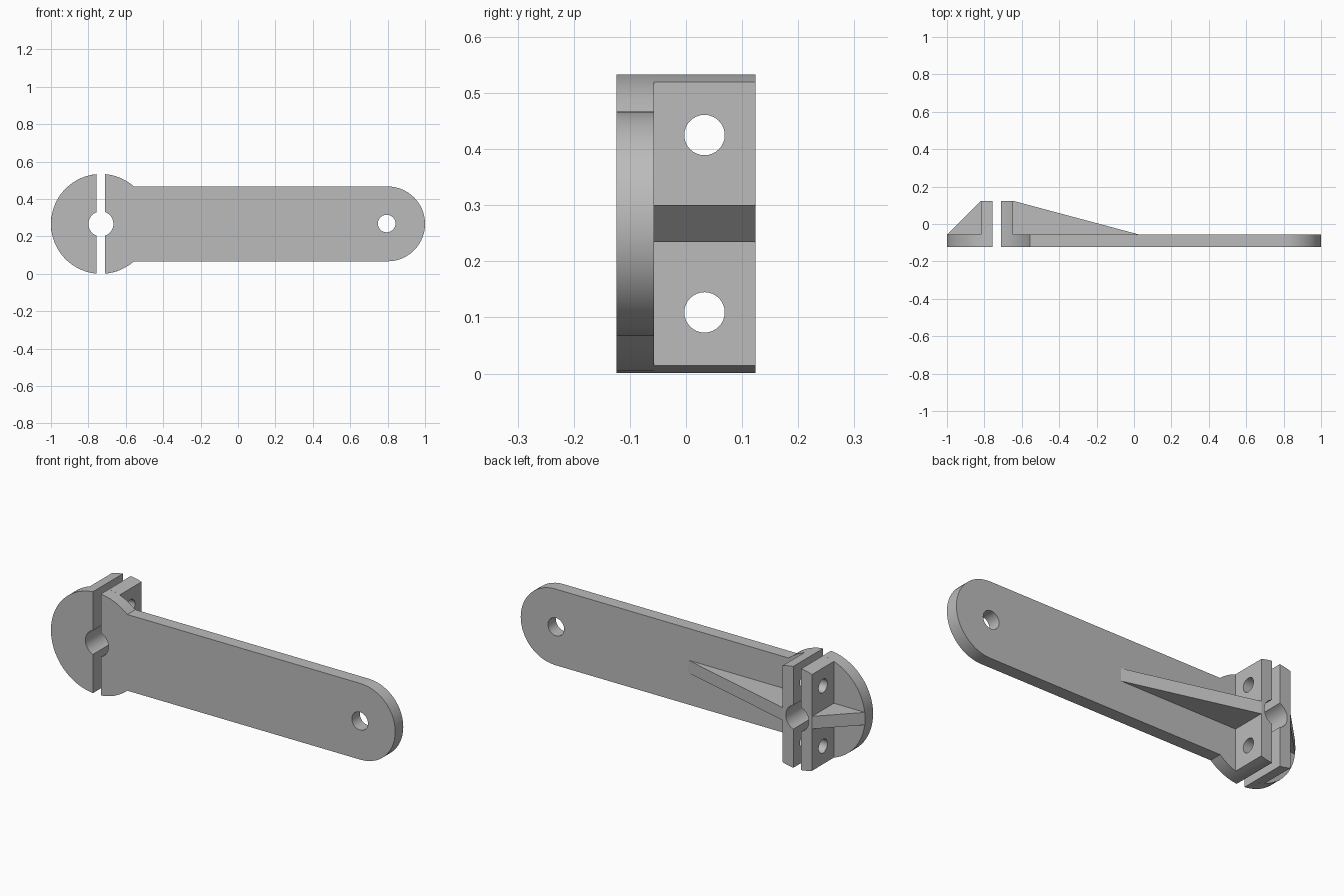
import bpy, bmesh
from math import cos, sin, acos, asin, pi
from mathutils import Vector, Matrix

if "Cube" in bpy.data.objects:
    bpy.data.objects.remove(bpy.data.objects["Cube"])

CX, CZ = -0.733, 0.267           # bore centre
R, BORE, SLOT, WALL = 0.267, 0.067, 0.023, 0.086
FRONT, MID, BACK = -0.124, -0.057, 0.124
ARM_R, END = 0.2, 1.533          # arm half height, end centre from the bore

grey = bpy.data.materials.new("plain grey")
grey.use_nodes = True
colour = (0.5, 0.5, 0.5, 1)
grey.diffuse_color = colour
grey.node_tree.nodes["Principled BSDF"].inputs["Base Color"].default_value = colour


def prism(name, points, vector):
    """Extrude a planar outline along a vector."""
    bm = bmesh.new()
    face = bm.faces.new([bm.verts.new(p) for p in points])
    side = bmesh.ops.extrude_face_region(bm, geom=[face])["geom"]
    bmesh.ops.translate(bm, verts=[v for v in side if isinstance(v, bmesh.types.BMVert)],
                        vec=vector)
    bmesh.ops.recalc_face_normals(bm, faces=bm.faces)
    mesh = bpy.data.meshes.new(name)
    bm.to_mesh(mesh)
    bm.free()
    mesh.materials.append(grey)
    obj = bpy.data.objects.new(name, mesh)
    bpy.context.collection.objects.link(obj)
    return obj


def arc(radius, start, end, steps, offset=0):
    angles = [start + (end - start) * i / steps for i in range(steps + 1)]
    return [(offset + radius * cos(a), radius * sin(a)) for a in angles]


def slab(name, outline, y0, y1, side=1):
    points = [(CX + side * u, y0, CZ + w) for u, w in outline]
    return prism(name, points, (0, y1 - y0, 0))


def drill(obj, centre, radius, axis):
    """Cut a round hole through the part."""
    bpy.ops.mesh.primitive_cylinder_add(vertices=32, radius=radius, depth=0.4, location=centre)
    cutter = bpy.context.object
    cutter.rotation_euler = (pi / 2, 0, 0) if axis == "Y" else (0, pi / 2, 0)
    cutter.hide_render = True
    mod = obj.modifiers.new("hole", "BOOLEAN")
    mod.object, mod.solver = cutter, "EXACT"
    bpy.context.view_layer.objects.active = obj
    bpy.ops.object.modifier_apply(modifier=mod.name)
    bpy.data.objects.remove(cutter)


slot_a, wall_a, arm_a = acos(SLOT / R), acos(WALL / R), asin(ARM_R / R)
bore_a = acos(SLOT / BORE)
bore = arc(BORE, -bore_a, bore_a, 14)

# Long arm with its half of the clamp disc
arm = slab("arm_plate", arc(R, slot_a, arm_a, 6) + arc(ARM_R, pi / 2, -pi / 2, 28, END)
           + arc(R, -arm_a, -slot_a, 6) + bore, FRONT, MID)
drill(arm, (CX + END - 0.005, FRONT, CZ + 0.002), 0.047, "Y")

# Opposite half of the clamp disc
cap = slab("clamp_cap", arc(R, slot_a, -slot_a, 28) + bore, FRONT, MID, -1)
parts = [arm, cap]

# Bolted clamp jaws and their stiffening ribs
jaw = arc(R, slot_a, wall_a, 3) + arc(R, -wall_a, -slot_a, 3) + bore
for label, side, tip in (("arm", 1, 0.03), ("cap", -1, -0.999)):
    flange = slab(label + "_jaw", jaw, MID, BACK, side)
    for dz in (-0.158, 0.158):
        drill(flange, (CX + side * WALL, 0.033, CZ + dz), 0.036, "X")
    root = CX + side * WALL
    rib = prism(label + "_rib", [(root, MID, CZ - 0.033), (tip, MID, CZ - 0.033),
                                 (root, BACK, CZ - 0.033)], (0, 0, 0.066))
    parts += [flange, rib]

# Smooth the round walls, keep the edges crisp
bpy.ops.object.select_all(action="DESELECT")
for obj in parts:
    obj.select_set(True)
bpy.context.view_layer.objects.active = arm
bpy.ops.object.shade_smooth_by_angle()
